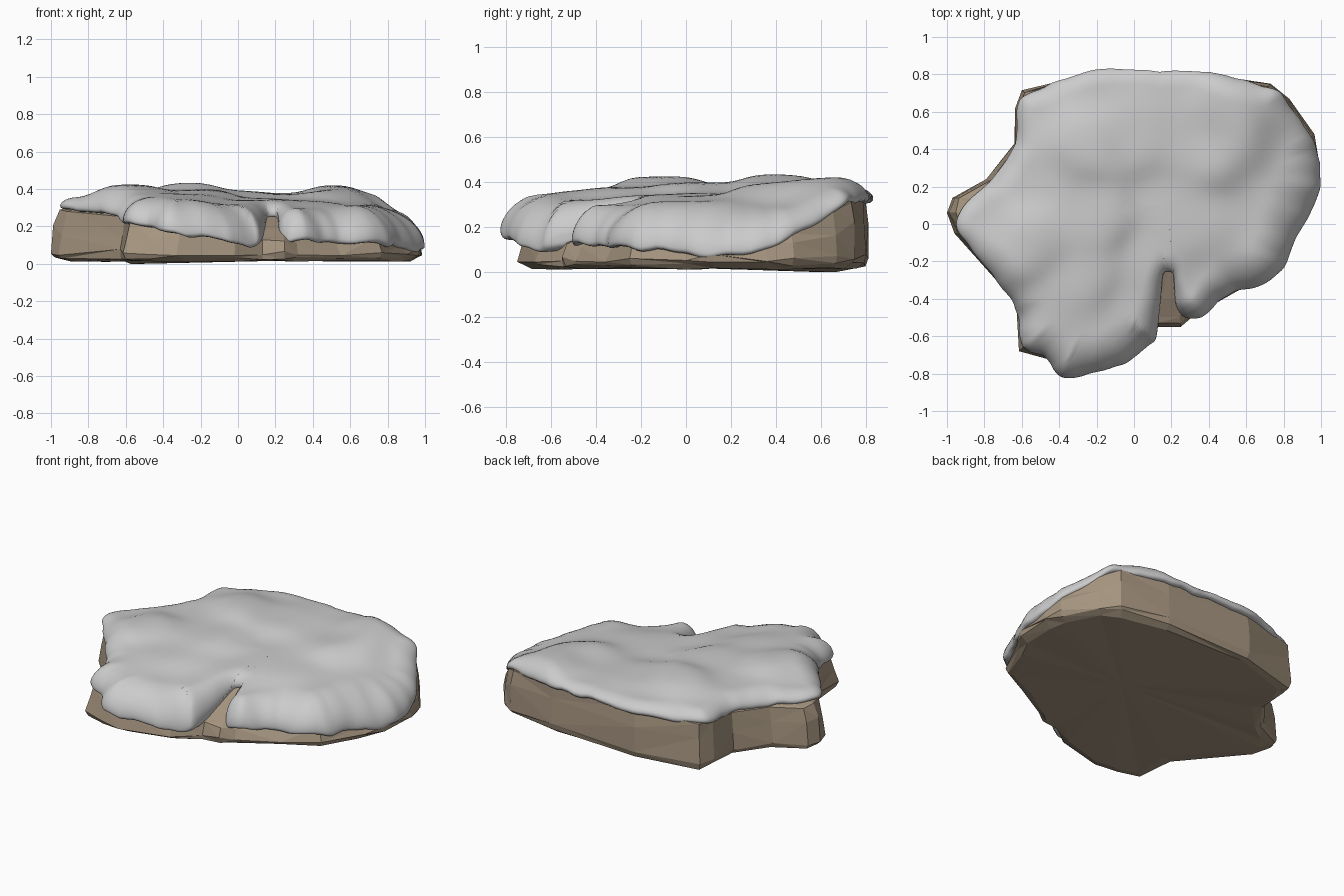
import bpy, bmesh, math, random
from mathutils import Vector, noise

if "Cube" in bpy.data.objects:
    bpy.data.objects.remove(bpy.data.objects["Cube"])

random.seed(4)
CX, CY = 0.18, 0.10          # hub that every ring is scaled about

# Snow surface height samples (x, y, z)
HEIGHTS = [
    (-.6, -.1, .425), (-.86, .02, .355), (-.55, .28, .38), (-.57, .6, .37), (-.2, .75, .375),
    (.2, .75, .37), (.52, .65, .43), (.76, .66, .365), (.55, .4, .405), (.7, .2, .32),
    (.88, .2, .27), (.86, .45, .28), (.3, .45, .37), (0, .5, .39), (-.28, .45, .435),
    (-.25, .05, .395), (.2, .1, .35), (.4, -.05, .335), (.65, -.08, .315), (.5, -.28, .285),
    (.12, -.2, .34), (.3, -.38, .295), (-.02, -.5, .315), (-.3, -.62, .345), (-.5, -.5, .36),
    (-.3, -.3, .375)]

# Snow rim (x, y, lower edge z), counter-clockwise
SNOW = [
    (-.945, .0, .285), (-.88, -.12, .28), (-.68, -.37, .255), (-.62, -.5, .22), (-.60, -.66, .21),
    (-.48, -.71, .19), (-.42, -.785, .175), (-.34, -.825, .165), (-.1, -.765, .13), (0, -.715, .095),
    (.08, -.65, .10), (.12, -.60, .12), (.143, -.4, .18), (.158, -.265, .25), (.21, -.27, .25),
    (.222, -.42, .16), (.27, -.50, .12), (.36, -.50, .12), (.46, -.41, .115), (.54, -.36, .11),
    (.64, -.34, .11), (.79, -.25, .10), (.88, -.05, .09), (.95, .06, .055), (.995, .2, .07),
    (.97, .42, .12), (.82, .65, .25), (.72, .73, .30), (.4, .81, .31), (.1, .82, .31),
    (-.2, .825, .31), (-.46, .74, .29), (-.61, .66, .28), (-.635, .43, .28), (-.76, .24, .28),
    (-.9, .11, .285)]

# Rock outline (x, y, upper edge z, upper edge scale)
ROCK = [
    (-1.0, .06, .29, .96), (-.96, -.05, .28, .96), (-.63, -.42, .25, .97), (-.615, -.68, .23, .95),
    (-.47, -.72, .22, .93), (-.33, -.75, .22, .91), (-.02, -.67, .17, .88), (.13, -.55, .14, .92),
    (.25, -.55, .14, .92), (.32, -.49, .15, .88), (.55, -.36, .17, .86), (.77, -.25, .17, .87),
    (.9, 0, .14, .9), (.97, .12, .11, .92), (.985, .36, .14, .95), (.965, .48, .17, .96),
    (.83, .67, .27, .97), (.73, .75, .31, .975), (.4, .8, .33, .98), (-.2, .81, .33, .98),
    (-.6, .715, .30, .98), (-.635, .62, .29, .98), (-.64, .43, .28, .98), (-.79, .24, .28, .97),
    (-.97, .14, .28, .97)]


def height(x, y):
    ws = wz = 0
    for hx, hy, hz in HEIGHTS:
        w = math.exp(-((x - hx) ** 2 + (y - hy) ** 2) / .026) + 1e-6
        ws += w
        wz += w * hz
    return wz / ws


def catmull(pts, n):
    out, m = [], len(pts)
    for i in range(m):
        a, b, c, d = (Vector(pts[(i + k) % m]) for k in (-1, 0, 1, 2))
        for j in range(n):
            t = j / n
            p = b + (c - a) * .4 * (t - 2 * t * t + t ** 3) + (d - b) * .4 * (t ** 3 - t * t)
            out.append(p + (c - b) * (3 * t * t - 2 * t ** 3))
    return out


def nearest_rim(x, y, line):
    """Distance to the rim and the rim height at that nearest spot."""
    best, z = 9, 0
    for i in range(len(line)):
        ax, ay, az = line[i - 1]
        bx, by, bz = line[i]
        dx, dy = bx - ax, by - ay
        t = max(0, min(1, ((x - ax) * dx + (y - ay) * dy) / (dx * dx + dy * dy + 1e-12)))
        d = (x - ax - t * dx) ** 2 + (y - ay - t * dy) ** 2
        if d < best:
            best, z = d, az + (bz - az) * t
    return math.sqrt(best), z


def scaled(p, s):
    return CX + (p[0] - CX) * s, CY + (p[1] - CY) * s


def build(name, rings, first_cap=None, last_cap=None):
    """Skin closed rings together, with optional centre points at either end."""
    bm = bmesh.new()
    vs = [[bm.verts.new(p) for p in r] for r in rings]
    n = len(rings[0])
    for a, b in zip(vs, vs[1:]):
        for i in range(n):
            j = (i + 1) % n
            bm.faces.new((a[i], a[j], b[j], b[i]))
    for cap, ring in ((first_cap, vs[0]), (last_cap, vs[-1])):
        if cap:
            c = bm.verts.new(cap)
            for i in range(n):
                bm.faces.new((ring[i], ring[(i + 1) % n], c))
    bmesh.ops.recalc_face_normals(bm, faces=bm.faces)
    me = bpy.data.meshes.new(name)
    bm.to_mesh(me)
    bm.free()
    ob = bpy.data.objects.new(name, me)
    bpy.context.collection.objects.link(ob)
    return ob


# Rock: faceted slab with undercut base, leaning walls and a hidden top
def rock_ring(scale, z_of):
    return [(*scaled(p, scale(p)), z_of(p)) for p in ROCK]


def shoulder(p):
    x, y = scaled(p, .78)
    rise = .045 if p[1] < -.45 and p[0] > -.1 else .09
    return x, y, min(height(x, y) - .05, p[2] + rise)


jit = lambda a: random.uniform(-a, a)
mid = lambda p, f: .06 + (p[2] - .06) * f
low = lambda p: -.015 if p[0] < -.5 and p[1] > .6 else 0
rock = build("rock", [
    rock_ring(lambda p: .92 + jit(.025), lambda p: .015 + low(p) + jit(.005)),
    rock_ring(lambda p: .985 + jit(.01), lambda p: .032 + low(p) + jit(.012)),
    rock_ring(lambda p: 1.0, lambda p: .06 + jit(.018)),
    rock_ring(lambda p: 1 + (p[3] - 1) * .4 + jit(.008), lambda p: mid(p, .55) + jit(.03)),
    rock_ring(lambda p: p[3], lambda p: p[2]),
    [shoulder(p) for p in ROCK],
    [(*scaled(p, .45), height(*scaled(p, .45)) - .055) for p in ROCK],
], (CX, CY, .015), (CX, CY, .28))
tri = rock.modifiers.new("facets", 'TRIANGULATE')
tri.quad_method = 'SHORTEST_DIAGONAL'
mat = bpy.data.materials.new("rock_brown")
mat.diffuse_color = (.38, .30, .215, 1)
mat.use_nodes = True
mat.node_tree.nodes["Principled BSDF"].inputs["Base Color"].default_value = mat.diffuse_color
rock.data.materials.append(mat)

# Snow: soft blanket with rounded, slightly ragged rim
rim = catmull(SNOW, 7)
for p in rim:
    p.z += .022 * noise.noise(Vector((p.x * 9, p.y * 9, 2)))
    s = 1 + .012 * noise.noise(Vector((p.x * 11, p.y * 11, 7)))
    p.x, p.y = scaled(p, s)


def snow_ring(s):
    ring = []
    for p in rim:
        x, y = scaled(p, s)
        d, z = nearest_rim(x, y, rim) if s < 1 else (0, p.z)
        h = height(x, y) + .008 * noise.noise(Vector((x * 4, y * 4, 5)))
        base = z + .022
        h = max(h, base + .02)
        # the rim is steeper beside the front cleft
        steep = .35 + .6 * min(1, math.hypot(x - .18, y + .4) / .35)
        w = .04 + steep * (h - base)
        t = min(d / w, 1)
        f = .8 * math.sqrt(1 - (1 - t) ** 2) + .2 * t * (2 - t)
        ring.append((x, y, base + (h - base) * f))
    return ring


under = [[(*scaled(p, s), p.z + dz) for p in rim]
         for s, dz in ((.85, .01), (.91, .004), (.965, 0), (.988, .004), (.998, .012))]
K = 28
top = [snow_ring(math.sin((1 - k / K) * math.pi / 2)) for k in range(K)]
snow = build("snow_cover", under + top, None, (CX, CY, height(CX, CY)))
snow.data.polygons.foreach_set("use_smooth", [True] * len(snow.data.polygons))
